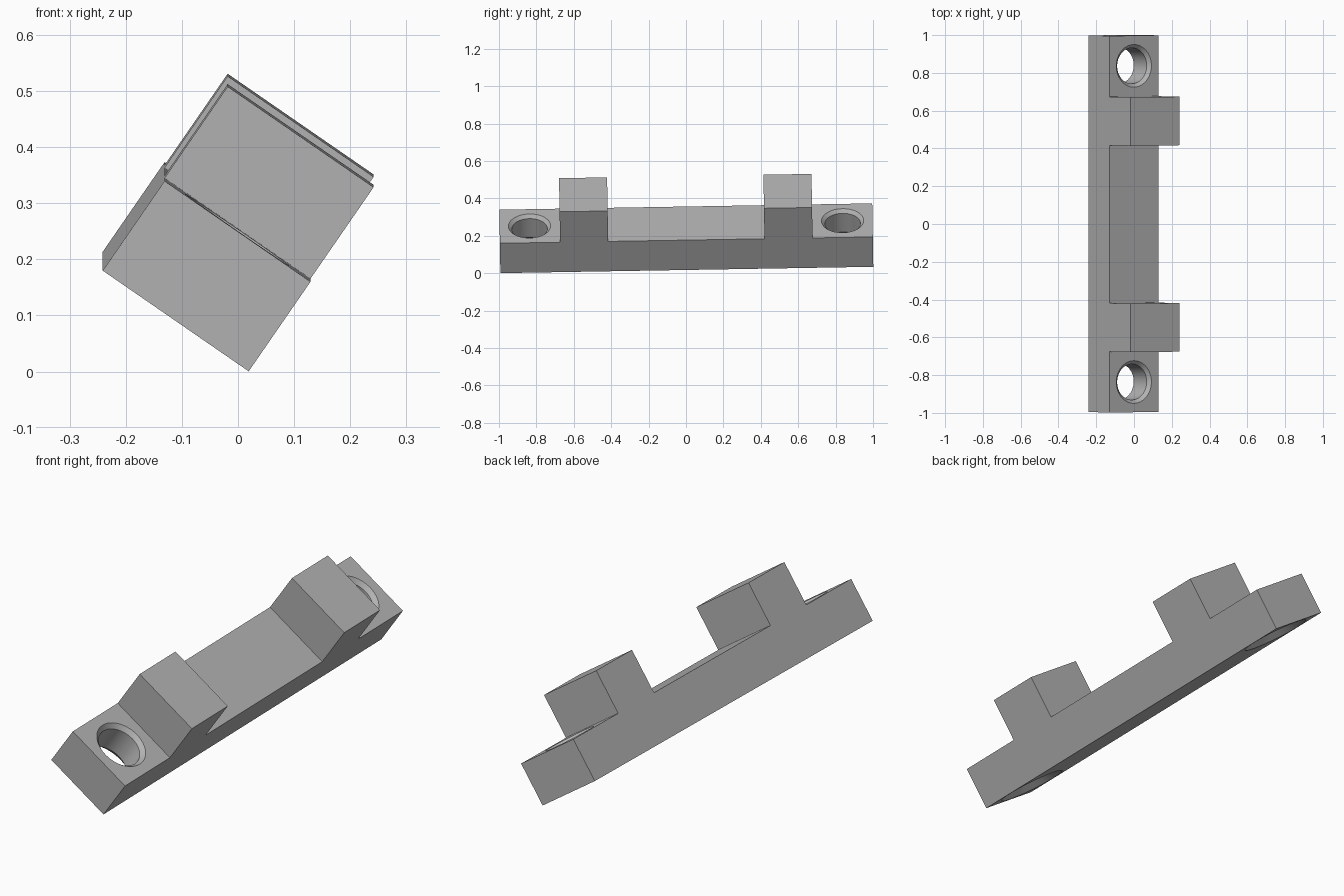
import bpy, bmesh
from math import radians
from mathutils import Matrix

if "Cube" in bpy.data.objects:
    bpy.data.objects.remove(bpy.data.objects["Cube"])

WIDTH, BASE, TALL, HALF = 0.316, 0.194, 0.392, 0.997
BLOCK_IN, BLOCK_OUT = 0.418, 0.675      # lengthwise reach of each raised block
HOLE_Y, HOLE_R = 0.837, 0.095
TOP_R, BOTTOM_R = 0.113, 0.15           # rims of the two countersinks

grey = bpy.data.materials.new("plain grey")
grey.use_nodes = True
colour = (0.45, 0.45, 0.45, 1)
grey.diffuse_color = colour
grey.node_tree.nodes["Principled BSDF"].inputs["Base Color"].default_value = colour


def finish(bm, name):
    bmesh.ops.recalc_face_normals(bm, faces=bm.faces)
    mesh = bpy.data.meshes.new(name)
    bm.to_mesh(mesh)
    bm.free()
    mesh.materials.append(grey)
    obj = bpy.data.objects.new(name, mesh)
    bpy.context.collection.objects.link(obj)
    return obj


# Bar with two raised blocks: half outline mirrored, then extruded across
half = [(HALF, 0), (HALF, BASE), (BLOCK_OUT, BASE), (BLOCK_OUT, TALL),
        (BLOCK_IN, TALL), (BLOCK_IN, BASE)]
outline = half + [(-y, z) for y, z in reversed(half)]
bm = bmesh.new()
side = bm.faces.new([bm.verts.new((-WIDTH / 2, y, z)) for y, z in outline])
ext = bmesh.ops.extrude_face_region(bm, geom=[side], use_keep_orig=True)
moved = [v for v in ext["geom"] if isinstance(v, bmesh.types.BMVert)]
bmesh.ops.translate(bm, verts=moved, vec=(WIDTH, 0, 0))
bar = finish(bm, "mounting_bar")


# Lathed cutter: screw hole flared at 45 degrees at both ends
def hole_cutter(y, seg=48):
    over = 0.005
    rings = [(BOTTOM_R + over, -over),
             (HOLE_R, BOTTOM_R - HOLE_R),
             (HOLE_R, BASE - (TOP_R - HOLE_R)),
             (TOP_R + over, BASE + over)]
    bm = bmesh.new()
    loops = [bmesh.ops.create_circle(bm, segments=seg, radius=r,
             matrix=Matrix.Translation((0, y, z)))["verts"] for r, z in rings]
    for a, b in zip(loops, loops[1:]):
        for i in range(seg):
            j = (i + 1) % seg
            bm.faces.new((a[i], a[j], b[j], b[i]))
    bm.faces.new(loops[0])
    bm.faces.new(loops[-1])
    cutter = finish(bm, "hole_cutter")
    cutter.hide_render = True
    return cutter


bpy.context.view_layer.objects.active = bar
for y in (-HOLE_Y, HOLE_Y):
    cutter = hole_cutter(y)
    mod = bar.modifiers.new("screw_hole", "BOOLEAN")
    mod.operation, mod.solver, mod.object = "DIFFERENCE", "EXACT", cutter
    bpy.ops.object.modifier_apply(modifier=mod.name)
    bpy.data.objects.remove(cutter)

# Lean the bar sideways, with a slight rise toward the back
bar.data.transform(Matrix.Translation((-0.111, 0.003, 0.107))
                   @ Matrix.Rotation(radians(0.97), 4, "X")
                   @ Matrix.Rotation(radians(34.6), 4, "Y"))

bpy.ops.object.select_all(action="DESELECT")
bar.select_set(True)
bpy.ops.object.shade_smooth_by_angle(angle=radians(25))
